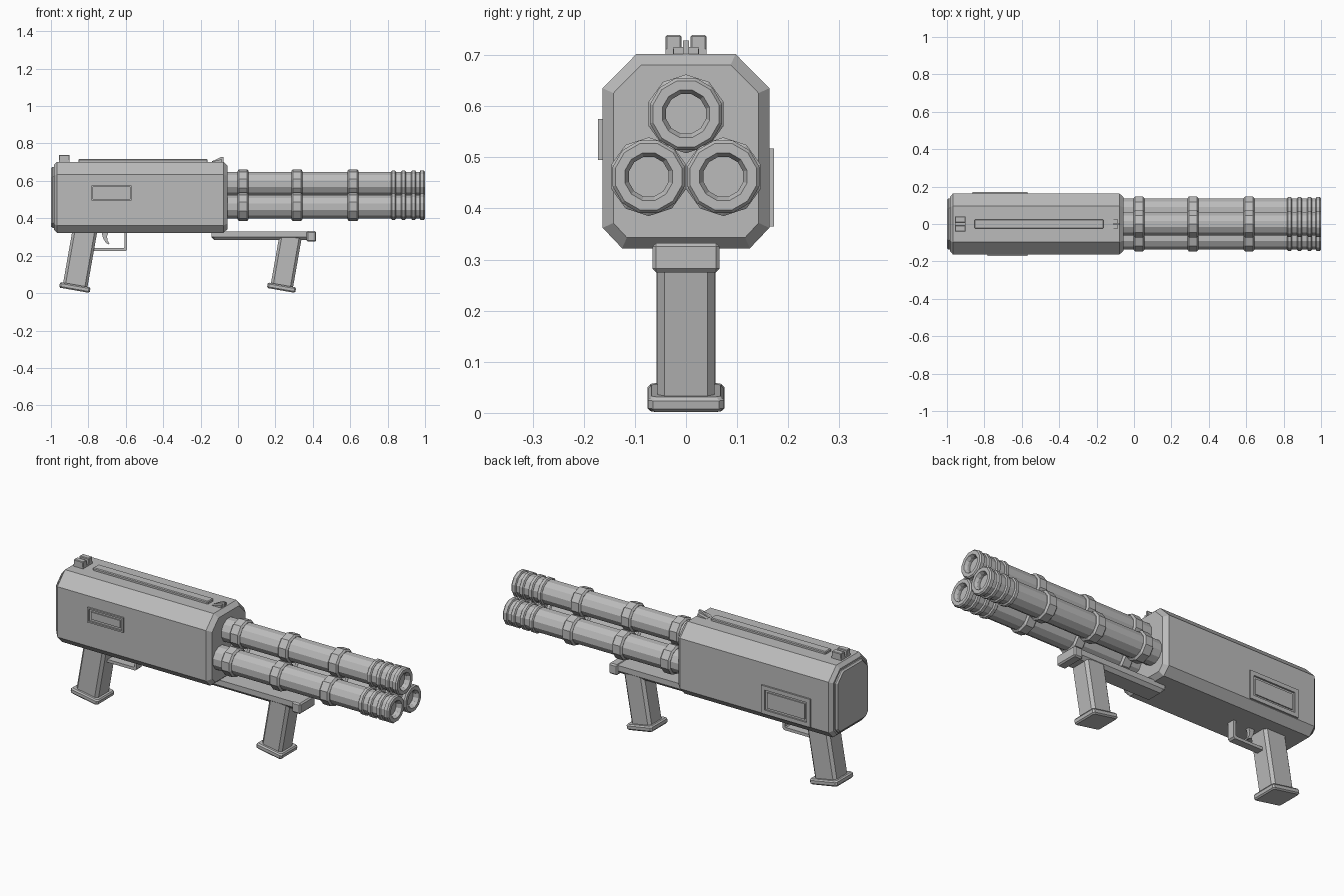
import bpy, bmesh, math
from mathutils import Matrix, Vector

if "Cube" in bpy.data.objects:
    bpy.data.objects.remove(bpy.data.objects["Cube"])

grey = bpy.data.materials.new("plain grey")
grey.diffuse_color = (0.5, 0.5, 0.5, 1)
grey.use_nodes = True
grey.node_tree.nodes["Principled BSDF"].inputs["Base Color"].default_value = grey.diffuse_color


def finish(name, bm, matrix=None):
    if matrix:
        bm.transform(matrix)
    bmesh.ops.recalc_face_normals(bm, faces=bm.faces)
    me = bpy.data.meshes.new(name)
    bm.to_mesh(me)
    bm.free()
    me.materials.append(grey)
    ob = bpy.data.objects.new(name, me)
    bpy.context.collection.objects.link(ob)
    return ob


def loft(name, rings, matrix=None):
    """Skin a list of equal-length point rings and cap both ends."""
    bm = bmesh.new()
    rows = [[bm.verts.new(p) for p in r] for r in rings]
    n = len(rows[0])
    for a, b in zip(rows, rows[1:]):
        for i in range(n):
            bm.faces.new((a[i], a[(i + 1) % n], b[(i + 1) % n], b[i]))
    bm.faces.new(rows[0])
    bm.faces.new(rows[-1])
    return finish(name, bm, matrix)


def box(name, x, y, z, bevel=0.0):
    """Box from (min, max) spans."""
    bm = bmesh.new()
    bmesh.ops.create_cube(bm, size=1)
    size = [s[1] - s[0] for s in (x, y, z)]
    mid = [(s[1] + s[0]) / 2 for s in (x, y, z)]
    bm.transform(Matrix.Translation(mid) @ Matrix.Diagonal((*size, 1)))
    if bevel:
        bmesh.ops.bevel(bm, geom=bm.edges[:], offset=bevel, segments=1, affect='EDGES')
    return finish(name, bm)


def turned(name, profile, sides, y, z, turn):
    """Revolve (x, radius) points about an axis along x."""
    ang = [turn + 2 * math.pi * i / sides for i in range(sides)]
    return loft(name, [[(x, y + r * math.cos(a), z + r * math.sin(a)) for a in ang]
                       for x, r in profile])


def slab(name, outline, half):
    """Extrude an (x, z) outline across y."""
    return loft(name, [[(x, s * half, z) for x, z in outline] for s in (-1, 1)])


def body_ring(x, d):
    """Eight-sided housing section at x, shrunk by d."""
    w, top, bot = 0.163 - d, 0.702 - d, 0.322 + d
    t, b = 0.097 - d * 0.45, 0.125 - d * 0.45
    half = [(t, top), (w, 0.635 - d * 0.45), (w, 0.362 + d * 0.45), (b, bot)]
    return [(x, y, z) for y, z in half] + [(x, -y, z) for y, z in half[::-1]]


# Housing and rear cap
loft("housing", [body_ring(-0.985, 0.018), body_ring(-0.968, 0),
                 body_ring(-0.078, 0), body_ring(-0.055, 0.021)])
loft("rear_cap", [body_ring(-1.0, 0.034), body_ring(-0.992, 0.027), body_ring(-0.98, 0.027)])

# Three barrels with clamps, muzzle rings and open bores
for k, (y, z) in enumerate([(0, 0.585), (-0.073, 0.462), (0.073, 0.462)]):
    turned(f"barrel_{k}", [(-0.07, 0.065), (0.99, 0.065), (0.994, 0.06),
                           (0.994, 0.045), (0.98, 0.041), (0.6, 0.041)],
           12, y, z, math.pi / 12)
    for j, x in enumerate((0.027, 0.315, 0.615)):
        turned(f"barrel_{k}_clamp_{j}",
               [(x - 0.03, 0.067), (x - 0.022, 0.077), (x + 0.022, 0.077), (x + 0.03, 0.067)],
               10, y, z, math.pi / 10)
    for j, x in enumerate((0.831, 0.885, 0.939)):
        turned(f"barrel_{k}_ring_{j}",
               [(x - 0.013, 0.066), (x - 0.008, 0.073), (x + 0.008, 0.073), (x + 0.013, 0.066)],
               12, y, z, math.pi / 12)
    # muzzle lip, open in the middle
    turned(f"barrel_{k}_muzzle_lip",
           [(0.97, 0.062), (0.975, 0.073), (0.993, 0.073), (1.0, 0.067),
            (1.0, 0.048), (0.985, 0.040), (0.62, 0.040)],
           12, y, z, math.pi / 12)

# Top rail and sights
box("top_rail", (-0.853, -0.163), (-0.025, 0.025), (0.69, 0.716), 0.004)
box("rear_sight_base", (-0.957, -0.9), (-0.04, 0.04), (0.69, 0.712))
for s, side in ((-1, "right"), (1, "left")):
    box(f"rear_sight_post_{side}", (-0.957, -0.9), tuple(sorted((s * 0.009, s * 0.04))),
        (0.7, 0.739), 0.003)
slab("front_sight_base", [(-0.14, 0.695), (-0.14, 0.703), (-0.085, 0.716), (-0.085, 0.695)], 0.024)
slab("front_sight_blade", [(-0.14, 0.695), (-0.14, 0.704), (-0.09, 0.728),
                           (-0.078, 0.728), (-0.078, 0.695)], 0.006)


# Side panels: raised frame around a plate
def panel(name, side, x, z, rim):
    def y(a, b):
        return tuple(sorted((side * a, side * b)))
    (x0, x1), (z0, z1) = x, z
    far = 0.172
    box(name + "_frame_bottom", x, y(0.15, far), (z0, z0 + rim))
    box(name + "_frame_top", x, y(0.15, far), (z1 - rim, z1))
    box(name + "_frame_rear", (x0, x0 + rim), y(0.15, far), (z0 + rim, z1 - rim))
    box(name + "_frame_front", (x1 - rim, x1), y(0.15, far), (z0 + rim, z1 - rim))
    g = rim + 0.012
    box(name + "_plate", (x0 + g, x1 - g), y(0.15, 0.169), (z0 + g, z1 - g))


panel("left_panel", 1, (-0.863, -0.569), (0.365, 0.517), 0.022)
panel("right_panel", -1, (-0.783, -0.569), (0.495, 0.575), 0.008)


# Slanted grips with chamfered corners and a foot plate
def rect8(hx, hy, c, z):
    q = [(hx, hy - c), (hx - c, hy)]
    q += [(-x, y) for x, y in q[::-1]]
    return [(x, y, z) for x, y in q + [(-x, -y) for x, y in q]]


def grip(name, x, z, hx, hy, length):
    m = Matrix.Translation((x, 0, z)) @ Matrix.Rotation(math.radians(10), 4, 'Y')
    loft(name, [rect8(hx, hy, 0.014, 0.0), rect8(hx, hy, 0.014, length)], m)
    fx, fy = hx + 0.017, hy + 0.017
    loft(name + "_foot", [rect8(fx - 0.006, fy - 0.006, 0.008, -0.016), rect8(fx, fy, 0.008, -0.009),
                          rect8(fx, fy, 0.008, 0.007), rect8(fx - 0.006, fy - 0.006, 0.008, 0.014)], m)


grip("rear_grip", -0.872, 0.031, 0.066, 0.058, 0.325)
grip("front_grip", 0.233, 0.030, 0.060, 0.056, 0.275)

# Under-barrel arm with chamfered bottom and end stop
arm = [(-0.058, 0.329), (0.058, 0.329), (0.058, 0.300), (0.042, 0.283),
       (-0.042, 0.283), (-0.058, 0.300)]
loft("front_arm", [[(x, y, z if x > -0.13 else max(z, 0.3)) for y, z in arm]
                   for x in (-0.142, -0.125, 0.375)])
box("arm_stop", (0.367, 0.418), (-0.066, 0.066), (0.275, 0.332), 0.007)

# Trigger and guard
slab("trigger_guard", [(-0.79, 0.240), (-0.612, 0.240), (-0.607, 0.245), (-0.607, 0.33),
                       (-0.593, 0.33), (-0.593, 0.232), (-0.602, 0.224), (-0.79, 0.224)], 0.02)
slab("trigger", [(-0.73, 0.33), (-0.722, 0.295), (-0.708, 0.270), (-0.69, 0.260),
                 (-0.688, 0.266), (-0.698, 0.282), (-0.700, 0.305), (-0.69, 0.33)], 0.01)
